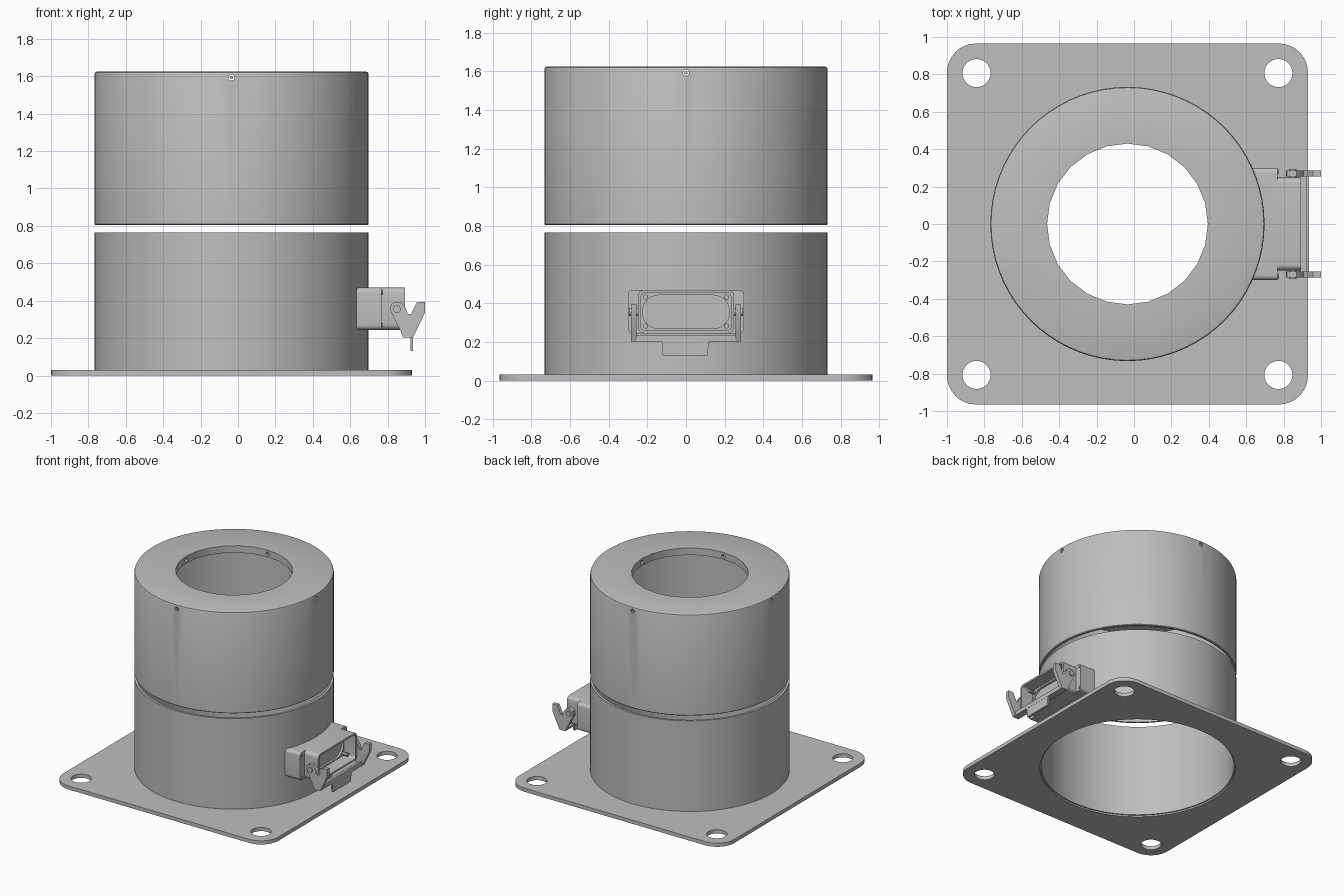
import bpy
import bmesh
import math

if "Cube" in bpy.data.objects:
    bpy.data.objects.remove(bpy.data.objects["Cube"], do_unlink=True)

CX = -0.035            # housing axis
OUTER, INNER = 0.733, 0.715

grey = bpy.data.materials.new("plain_grey")
grey.use_nodes = True
COLOUR = (0.52, 0.52, 0.52, 1)
grey.diffuse_color = COLOUR
grey.node_tree.nodes["Principled BSDF"].inputs["Base Color"].default_value = COLOUR


def finish(name, bm):
    bmesh.ops.recalc_face_normals(bm, faces=bm.faces)
    mesh = bpy.data.meshes.new(name)
    bm.to_mesh(mesh)
    bm.free()
    mesh.materials.append(grey)
    obj = bpy.data.objects.new(name, mesh)
    bpy.context.collection.objects.link(obj)
    return obj


def rounded(u, v, w, h, r, steps=6):
    """Outline of a rounded rectangle centred on (u, v)."""
    pts = []
    for i, (su, sv) in enumerate([(1, 1), (-1, 1), (-1, -1), (1, -1)]):
        for k in range(steps + 1):
            a = math.radians(90) * (i + k / steps)
            pts.append((u + su * (w / 2 - r) + r * math.cos(a),
                        v + sv * (h / 2 - r) + r * math.sin(a)))
    return pts


def circle(u, v, r, n=16):
    return [(u + r * math.cos(math.tau * i / n), v + r * math.sin(math.tau * i / n))
            for i in range(n)]


def prism(name, outline, axis, a, b):
    """Extrude an outline along an axis; outline holds the other two axes in order."""
    place = {"x": lambda u, v, t: (t, u, v),
             "y": lambda u, v, t: (u, t, v),
             "z": lambda u, v, t: (u, v, t)}[axis]
    bm = bmesh.new()
    low, high = ([bm.verts.new(place(u, v, t)) for u, v in outline] for t in (a, b))
    n = len(outline)
    bm.faces.new(low)
    bm.faces.new(high)
    for i in range(n):
        j = (i + 1) % n
        bm.faces.new((low[i], low[j], high[j], high[i]))
    return finish(name, bm)


def lathe(name, profile, n=72):
    """Spin a closed (radius, height) profile about the housing axis."""
    bm = bmesh.new()
    rings = [[bm.verts.new((CX + r * math.cos(math.tau * i / n),
                            r * math.sin(math.tau * i / n), z)) for r, z in profile]
             for i in range(n)]
    m = len(profile)
    for i in range(n):
        p, q = rings[i], rings[(i + 1) % n]
        for k in range(m):
            l = (k + 1) % m
            bm.faces.new((p[k], q[k], q[l], p[l]))
    return finish(name, bm)


def cut(obj, *cutters):
    for cutter in cutters:
        mod = obj.modifiers.new("cut", "BOOLEAN")
        mod.operation = "DIFFERENCE"
        mod.solver = "EXACT"
        mod.object = cutter
    bpy.context.view_layer.update()
    graph = bpy.context.evaluated_depsgraph_get()
    mesh = bpy.data.meshes.new_from_object(obj.evaluated_get(graph))
    obj.modifiers.clear()
    obj.data = mesh
    for cutter in cutters:
        bpy.data.objects.remove(cutter, do_unlink=True)


# Base plate with bolt holes and the large central opening
plate = prism("base_plate", rounded(CX, 0, 1.93, 1.93, 0.155, 8), "z", 0, 0.03)
holes = [prism("hole", circle(CX + sx * 0.807, sy * 0.807, 0.075, 32), "z", -0.1, 0.1)
         for sx in (-1, 1) for sy in (-1, 1)]
cut(plate, prism("hole", circle(CX, 0, 0.725, 72), "z", -0.1, 0.1), *holes)

# Lower tube
lathe("lower_tube", [(INNER, 0.012), (OUTER, 0.012), (OUTER, 0.765), (INNER, 0.765)])

# Upper shell: tube and thick lid, with a faceted opening and radial screw bores
upper = lathe("upper_shell", [(0.2, 1.568), (0.2, 1.625), (0.718, 1.625), (0.729, 1.621),
                              (OUTER, 1.61), (OUTER, 0.81), (0.728, 0.805),
                              (INNER, 0.805), (INNER, 1.568)])
cut(upper, prism("opening", circle(CX, 0, 0.43, 24), "z", 1.4, 1.8),
    prism("bore", circle(0, 1.593, 0.016), "x", -1, 1),
    prism("bore", circle(CX, 1.593, 0.016), "y", -1, 1))
for s in (-1, 1):
    ends = sorted((s * 0.44, s * 0.728))
    prism("set_screw", circle(0, 1.593, 0.009, 12), "x", CX + ends[0], CX + ends[1])
    prism("set_screw", circle(CX, 1.593, 0.009, 12), "y", *ends)

# Connector flange, saddled onto the lower tube
flange = prism("connector_flange", rounded(0, 0.357, 0.6, 0.225, 0.025), "x", 0.61, 0.768)
cut(flange, prism("saddle", circle(CX, 0, 0.724, 72), "z", 0, 1))

# Connector shroud with a stepped recess
shroud = prism("connector_shroud", rounded(0, 0.357, 0.495, 0.225, 0.03), "x", 0.76, 0.893)
cut(shroud, prism("cavity", rounded(0, 0.357, 0.465, 0.197, 0.02), "x", 0.79, 1))
cut(shroud, prism("slot", rounded(0, 0.355, 0.45, 0.174, 0.085), "x", 0.773, 0.85))

# Locking lever: mirrored hooked arms, joining bar and thumb tab
arm = [(0.813, 0.35), (0.818, 0.38), (0.84, 0.394), (0.87, 0.394), (0.895, 0.365),
       (0.908, 0.328), (0.925, 0.328), (0.957, 0.394), (1.0, 0.394), (1.0, 0.337),
       (0.936, 0.203), (0.882, 0.203), (0.87, 0.235)]
for s in (-1, 1):
    prism("lever_arm", arm, "y", s * 0.255, s * 0.285)
    prism("lever_pivot", circle(0.85, 0.355, 0.02), "y", s * 0.24, s * 0.295)
    for z in (0.27, 0.445):
        prism("flange_screw", circle(s * 0.28, z, 0.011, 8), "x", 0.76, 0.774)
    for z in (0.282, 0.432):
        prism("recess_screw", circle(s * 0.21, z, 0.014, 8), "x", 0.785, 0.84)
prism("lever_floor", rounded(0.909, 0, 0.054, 0.53, 0.005, 2), "z", 0.203, 0.216)
prism("lever_bar", rounded(0, 0.219, 0.53, 0.032, 0.005, 2), "x", 0.921, 0.936)
tab = [(-0.12, 0.13), (0.11, 0.13), (0.12, 0.205), (-0.125, 0.205)]
prism("thumb_tab", tab, "x", 0.921, 0.935)

# Smooth curved walls, keep edges sharp
bpy.ops.object.select_all(action="DESELECT")
for obj in bpy.context.collection.objects:
    if obj.type == "MESH":
        obj.select_set(True)
        bpy.context.view_layer.objects.active = obj
bpy.ops.object.shade_smooth_by_angle(angle=math.radians(30))
